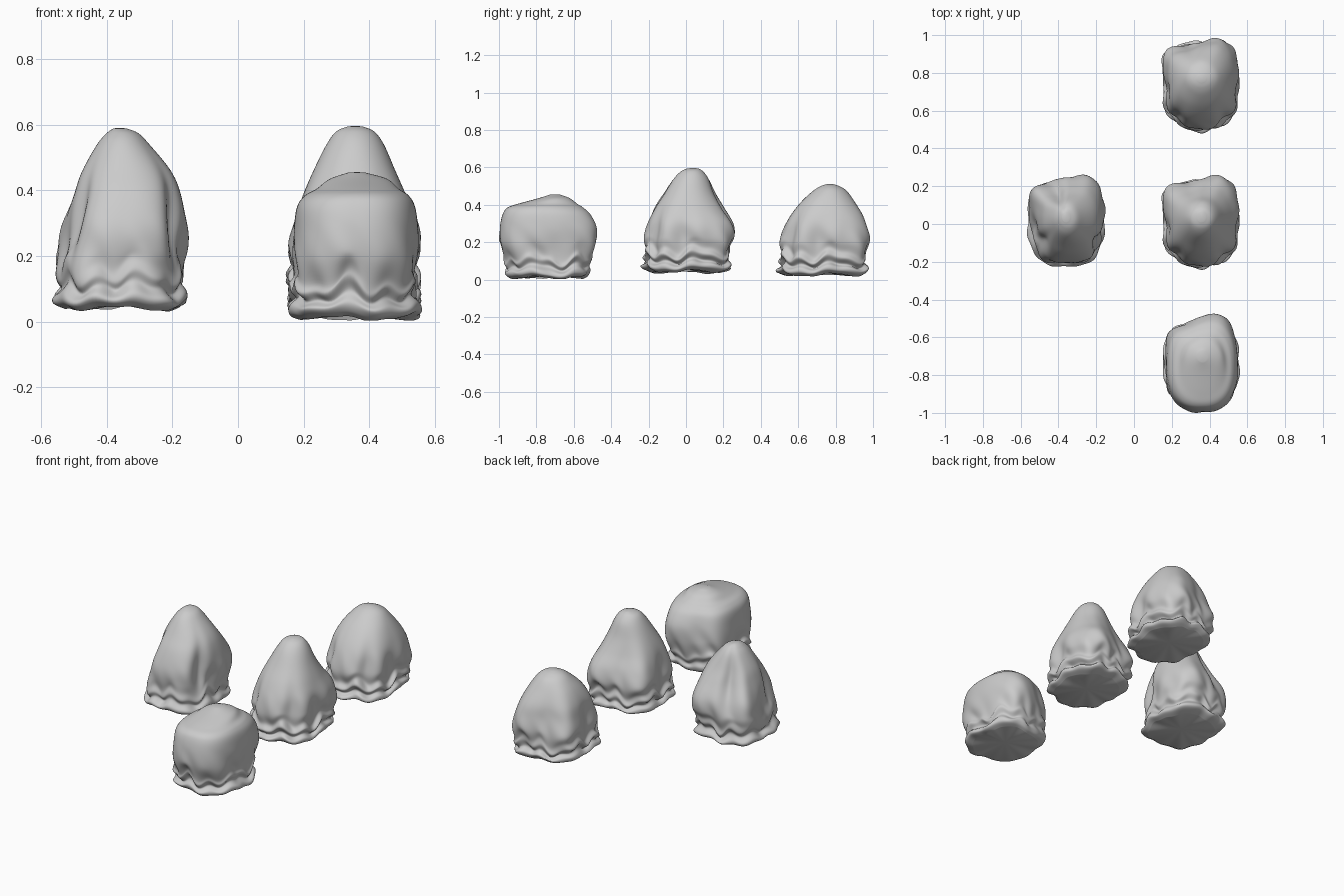
import bpy, bmesh, math

N = 128          # points around each ring
STEPS = 6        # rings between neighbouring profile levels


def smooth(a, b, c, d, t):
    """Catmull-Rom value between b and c."""
    return 0.5 * (2*b + (c-a)*t + (2*a-5*b+4*c-d)*t*t + (3*b-a-3*c+d)*t**3)


def bump(x, c, w):
    return math.exp(-((x - c) / w) ** 2)


def ang(a, b):
    return (a - b + 180) % 360 - 180


def draped_lump(name, levels, grooves, phase):
    """Loft rings (z, x0, x1, y0, y1, squareness) with cloth grooves and a crumpled hem."""
    rows = []
    for i in range(len(levels) - 1):
        q = [levels[max(0, min(len(levels)-1, i+k))] for k in (-1, 0, 1, 2)]
        for s in range(STEPS):
            rows.append([smooth(*c, s / STEPS) for c in zip(*q)])
    rows.append(list(levels[-1]))
    base = levels[0][0]
    bm = bmesh.new()
    rings = []
    for z, x0, x1, y0, y1, p in rows:
        cx, cy, rx, ry = (x0+x1)/2, (y0+y1)/2, (x1-x0)/2, (y1-y0)/2
        h = z - base
        hem = max(0, 1 - h / 0.30) * min(1, 0.25 + h / 0.06)
        ring = []
        for k in range(N):
            deg = 360 * k / N
            t = math.radians(deg)
            c, s = math.cos(t), math.sin(t)
            r = (abs(c)**p + abs(s)**p) ** (-1/p)
            # vertical valleys and ridges
            for a, w, depth, zc, zw in grooves:
                r *= 1 - depth * bump(ang(deg, a), 0, w) * bump(h, zc, zw)
            # small crumples near the hem
            r *= 1 + hem * (0.030*math.sin(7*t + phase + 22*h) + 0.022*math.sin(12*t - phase + 34*h))
            # pointed tips of the hem at front and rear
            r *= 1 + 0.05 * bump(h, 0.02, 0.04) * (bump(ang(deg, -88), 0, 12) + bump(ang(deg, 60), 0, 12))
            wave = math.sin(5*t + phase) + 0.8*math.sin(11*t + 2*phase) + 0.6*math.sin(8*t - phase)
            dz = 0.017 * wave * bump(h, 0.11, 0.08) + 0.006 * math.sin(4*t + phase) * bump(h, 0, 0.05)
            ring.append(bm.verts.new((cx + rx*r*c, cy + ry*r*s, max(0.003, z + dz))))
        rings.append(ring)
    for a, b in zip(rings, rings[1:]):
        for k in range(N):
            j = (k + 1) % N
            bm.faces.new((a[k], a[j], b[j], b[k]))
    # rounded crown and shallow underside
    for ring, lift in ((rings[-1], 0.002), (rings[0], 0.012)):
        mid = [sum(v.co[i] for v in ring) / N for i in range(3)]
        pole = bm.verts.new((mid[0], mid[1], mid[2] + lift))
        for k in range(N):
            bm.faces.new((ring[k], ring[(k+1) % N], pole))
    bmesh.ops.recalc_face_normals(bm, faces=bm.faces)
    me = bpy.data.meshes.new(name)
    bm.to_mesh(me)
    bm.free()
    me.polygons.foreach_set("use_smooth", [True] * len(me.polygons))
    ob = bpy.data.objects.new(name, me)
    bpy.context.collection.objects.link(ob)
    return ob


# grooves: angle, width, depth, height, height spread (negative depth = ridge)
cloth = [(-130, 12, .13, .20, .12), (-52, 12, .13, .20, .12),
         (-90, 14, -.05, .12, .15), (-12, 12, .10, .17, .08),
         (190, 14, .12, .20, .10), (14, 12, -.04, .22, .07),
         (146, 13, -.09, .18, .14), (112, 20, .13, .26, .16),
         (62, 15, -.08, .25, .15), (-30, 10, -.04, .12, .06),
         (88, 12, .06, .12, .07), (42, 12, -.06, .18, .12)]

# middle right lump
tall = [(.045, .19, .52, -.19, .18, 2.6), (.060, .155, .55, -.215, .225, 2.8),
        (.080, .16, .55, -.22, .235, 3.0), (.100, .18, .53, -.20, .22, 3.0),
        (.130, .15, .555, -.22, .235, 3.0), (.165, .165, .54, -.205, .23, 3.0),
        (.220, .155, .55, -.215, .25, 3.0), (.300, .17, .545, -.20, .235, 2.7),
        (.380, .195, .515, -.165, .19, 2.4), (.460, .23, .48, -.115, .15, 2.2),
        (.540, .27, .445, -.065, .12, 2.0), (.580, .30, .415, -.025, .09, 2.0),
        (.595, .335, .38, .01, .065, 2.0)]
draped_lump("draped_lump_middle", tall, cloth, 0.6)

# rear lump: same drape with a lower crown
rear = [(.025, .19, .52, .54, .94, 2.6), (.040, .155, .55, .505, .96, 2.8),
        (.060, .16, .55, .505, .97, 3.0), (.080, .18, .53, .525, .95, 3.0),
        (.110, .15, .555, .505, .965, 3.0), (.145, .165, .54, .52, .965, 3.0),
        (.200, .155, .55, .51, .975, 3.0), (.280, .17, .545, .53, .96, 2.7),
        (.350, .185, .525, .565, .94, 2.5), (.420, .22, .49, .62, .90, 2.3),
        (.475, .265, .45, .68, .86, 2.0), (.500, .30, .415, .72, .82, 2.0),
        (.510, .335, .38, .75, .79, 2.0)]
draped_lump("draped_lump_rear", rear, cloth, 0.6)

# left lump: narrow front panel with a wide hem
left = [(.040, -.53, -.19, -.19, .18, 2.6), (.055, -.56, -.16, -.215, .225, 2.8),
        (.075, -.56, -.16, -.22, .235, 3.0), (.105, -.535, -.18, -.20, .215, 3.0),
        (.135, -.55, -.165, -.215, .235, 2.8), (.170, -.555, -.165, -.21, .235, 2.8),
        (.220, -.545, -.16, -.21, .25, 2.8), (.300, -.53, -.16, -.20, .245, 2.7),
        (.390, -.50, -.175, -.165, .20, 2.4), (.460, -.475, -.205, -.12, .16, 2.2),
        (.540, -.43, -.27, -.065, .12, 2.0), (.575, -.40, -.305, -.025, .09, 2.0),
        (.589, -.38, -.34, .01, .065, 2.0)]
panel = cloth[3:7] + cloth[8:] + [(-147, 13, .22, .25, .14), (-33, 13, .22, .25, .14),
                                  (-90, 22, .08, .13, .06), (118, 16, .22, .34, .16),
                                  (146, 12, -.05, .30, .15)]
draped_lump("draped_lump_left", left, panel, 2.1)

# front lump: rounded front lobe and a low domed crown
low = [(.010, .19, .52, -.92, -.55, 2.5), (.022, .16, .555, -.945, -.53, 2.7),
       (.045, .155, .555, -.96, -.52, 2.8), (.070, .18, .53, -.945, -.525, 2.8),
       (.100, .155, .55, -.965, -.51, 2.8), (.130, .17, .545, -.97, -.505, 2.7),
       (.200, .165, .55, -.995, -.485, 2.6), (.280, .17, .55, -.995, -.485, 2.5),
       (.350, .18, .54, -.98, -.515, 2.5), (.385, .205, .52, -.955, -.55, 2.4),
       (.405, .24, .49, -.90, -.58, 2.2), (.435, .28, .455, -.79, -.62, 2.0),
       (.454, .335, .39, -.73, -.67, 2.0)]
boxy = [(115, 22, .12, .25, .18), (60, 20, -.08, .25, .15), (-15, 14, .06, .12, .06),
        (190, 14, .08, .14, .08), (12, 16, .07, .14, .08), (-50, 12, .06, .09, .05),
        (-130, 12, .06, .09, .05), (146, 13, -.05, .15, .12)]
draped_lump("draped_lump_front", low, boxy, 3.4)
